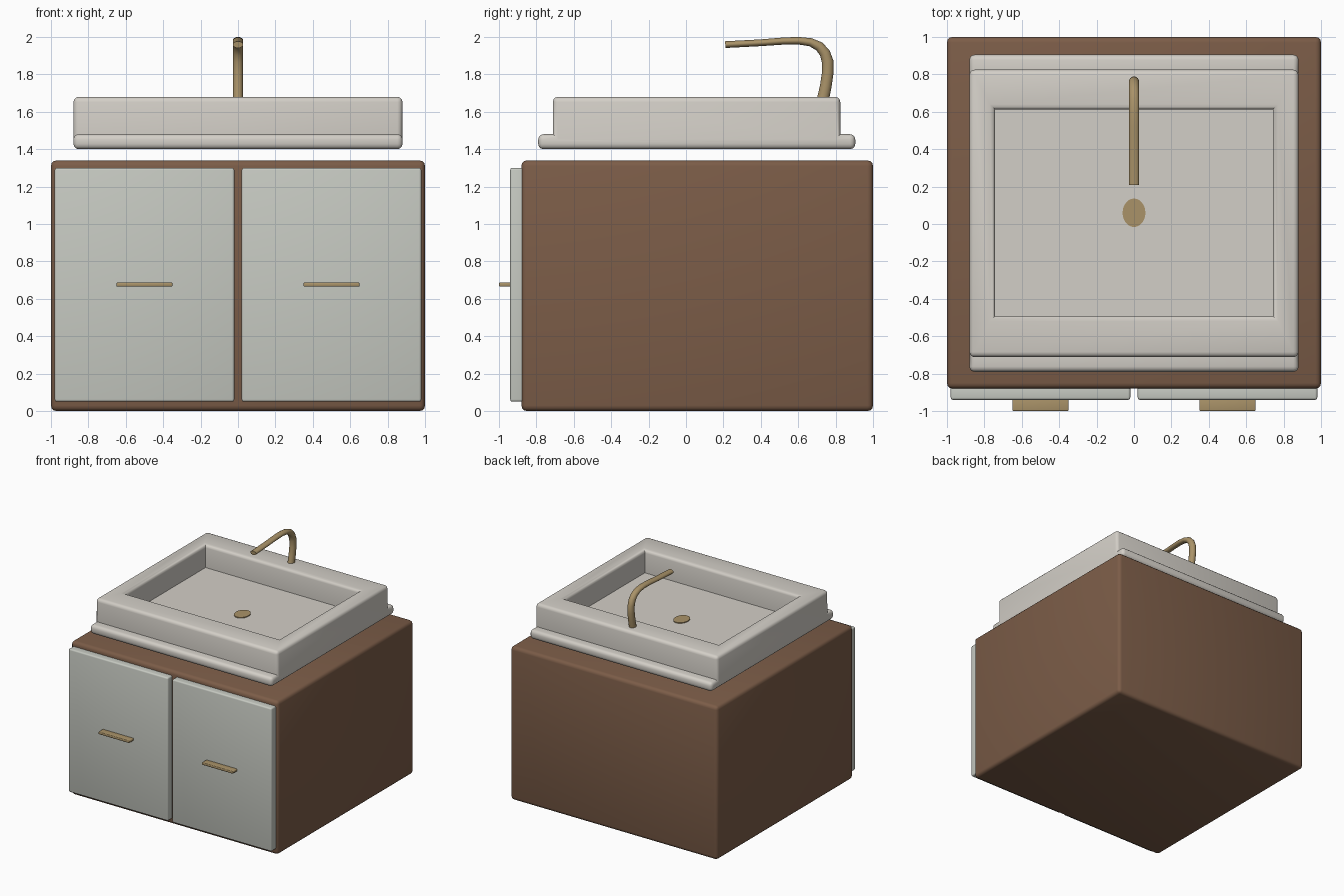
import bpy, bmesh, math
from mathutils import Vector

if "Cube" in bpy.data.objects:
    bpy.data.objects.remove(bpy.data.objects["Cube"])


def material(name, rgb):
    m = bpy.data.materials.new(name)
    m.diffuse_color = (*rgb, 1)
    m.use_nodes = True
    m.node_tree.nodes["Principled BSDF"].inputs["Base Color"].default_value = m.diffuse_color
    return m


WOOD = material("brown_wood", (0.20, 0.108, 0.064))
PANEL = material("pale_panel", (0.57, 0.59, 0.54))
CERAMIC = material("ceramic", (0.65, 0.62, 0.57))
BRASS = material("brass", (0.40, 0.29, 0.14))


def finish(name, bm, mat):
    bmesh.ops.recalc_face_normals(bm, faces=bm.faces)
    me = bpy.data.meshes.new(name)
    bm.to_mesh(me)
    bm.free()
    me.materials.append(mat)
    me.shade_smooth()
    me.set_sharp_from_angle(angle=math.radians(40))
    ob = bpy.data.objects.new(name, me)
    bpy.context.collection.objects.link(ob)
    return ob


def bevel_convex(bm, width, segments=3):
    bmesh.ops.recalc_face_normals(bm, faces=bm.faces)
    bm.normal_update()
    edges = [e for e in bm.edges if e.calc_face_angle_signed(0) > 0.5]
    bmesh.ops.bevel(bm, geom=edges, offset=width, segments=segments,
                    profile=0.5, affect='EDGES', clamp_overlap=True)


def box(name, lo, hi, bevel, mat):
    bm = bmesh.new()
    bmesh.ops.create_cube(bm, size=1)
    for v in bm.verts:
        v.co = [(a + b) / 2 + c * (b - a) for a, b, c in zip(lo, hi, v.co)]
    bevel_convex(bm, bevel)
    return finish(name, bm, mat)


# Cabinet body
box("cabinet", (-1, -0.88, 0), (1, 1, 1.34), 0.03, WOOD)

# Two doors with flat handles
for side, cx in (("left", -0.5), ("right", 0.5)):
    box(side + "_door", (cx - 0.48, -0.94, 0.05), (cx + 0.48, -0.86, 1.30), 0.012, PANEL)
    box(side + "_handle", (cx - 0.15, -1.0, 0.665), (cx + 0.15, -0.93, 0.687), 0.006, BRASS)

# Basin: stepped side profile extruded across, then a recess sunk into the top
profile = [(-0.79, 1.40), (0.905, 1.40), (0.905, 1.48), (0.825, 1.48),
           (0.825, 1.68), (-0.712, 1.68), (-0.712, 1.48), (-0.79, 1.48)]
bm = bmesh.new()
side_face = bm.faces.new([bm.verts.new((-0.88, y, z)) for y, z in profile])
ext = bmesh.ops.extrude_face_region(bm, geom=[side_face], use_keep_orig=True)
bmesh.ops.translate(bm, vec=(1.76, 0, 0),
                    verts=[g for g in ext["geom"] if isinstance(g, bmesh.types.BMVert)])
bmesh.ops.recalc_face_normals(bm, faces=bm.faces)
bm.normal_update()
top = max(bm.faces, key=lambda f: f.calc_center_median().z)
bmesh.ops.inset_region(bm, faces=[top], thickness=0.12)
for v in top.verts:
    v.co = (math.copysign(0.742, v.co.x), 0.612 if v.co.y > 0 else -0.492, 1.68)
ext = bmesh.ops.extrude_discrete_faces(bm, faces=[top])
for v in ext["faces"][0].verts:
    v.co.z = 1.48
bevel_convex(bm, 0.028)
finish("basin", bm, CERAMIC)

# Oval drain cover
bm = bmesh.new()
bmesh.ops.create_cone(bm, cap_ends=True, segments=32, radius1=1, radius2=1, depth=1)
for v in bm.verts:
    v.co = (v.co.x * 0.061, 0.06 + v.co.y * 0.076, 1.48 + v.co.z * 0.014)
finish("drain", bm, BRASS)

# Faucet: elliptical tube swept along a bent path (y, z, in-plane half thickness)
path = [(0.733, 1.67, 0.032), (0.748, 1.74, 0.031), (0.758, 1.81, 0.031),
        (0.757, 1.87, 0.031), (0.742, 1.915, 0.029), (0.712, 1.95, 0.026),
        (0.665, 1.972, 0.022), (0.60, 1.98, 0.020), (0.52, 1.978, 0.019),
        (0.40, 1.969, 0.018), (0.21, 1.959, 0.018)]
SIDES = 16
bm = bmesh.new()
rings = []
for i, (y, z, r) in enumerate(path):
    a, b = path[max(i - 1, 0)], path[min(i + 1, len(path) - 1)]
    t = Vector((0, b[0] - a[0], b[1] - a[1])).normalized()
    n = Vector((0, -t.z, t.y))
    ring = []
    for k in range(SIDES):
        ang = 2 * math.pi * k / SIDES
        ring.append(bm.verts.new(Vector((0.028 * math.cos(ang), y, z)) + n * r * math.sin(ang)))
    rings.append(ring)
for r0, r1 in zip(rings, rings[1:]):
    for k in range(SIDES):
        j = (k + 1) % SIDES
        bm.faces.new((r0[k], r0[j], r1[j], r1[k]))
bm.faces.new(rings[0])
bm.faces.new(rings[-1])
finish("faucet", bm, BRASS)
